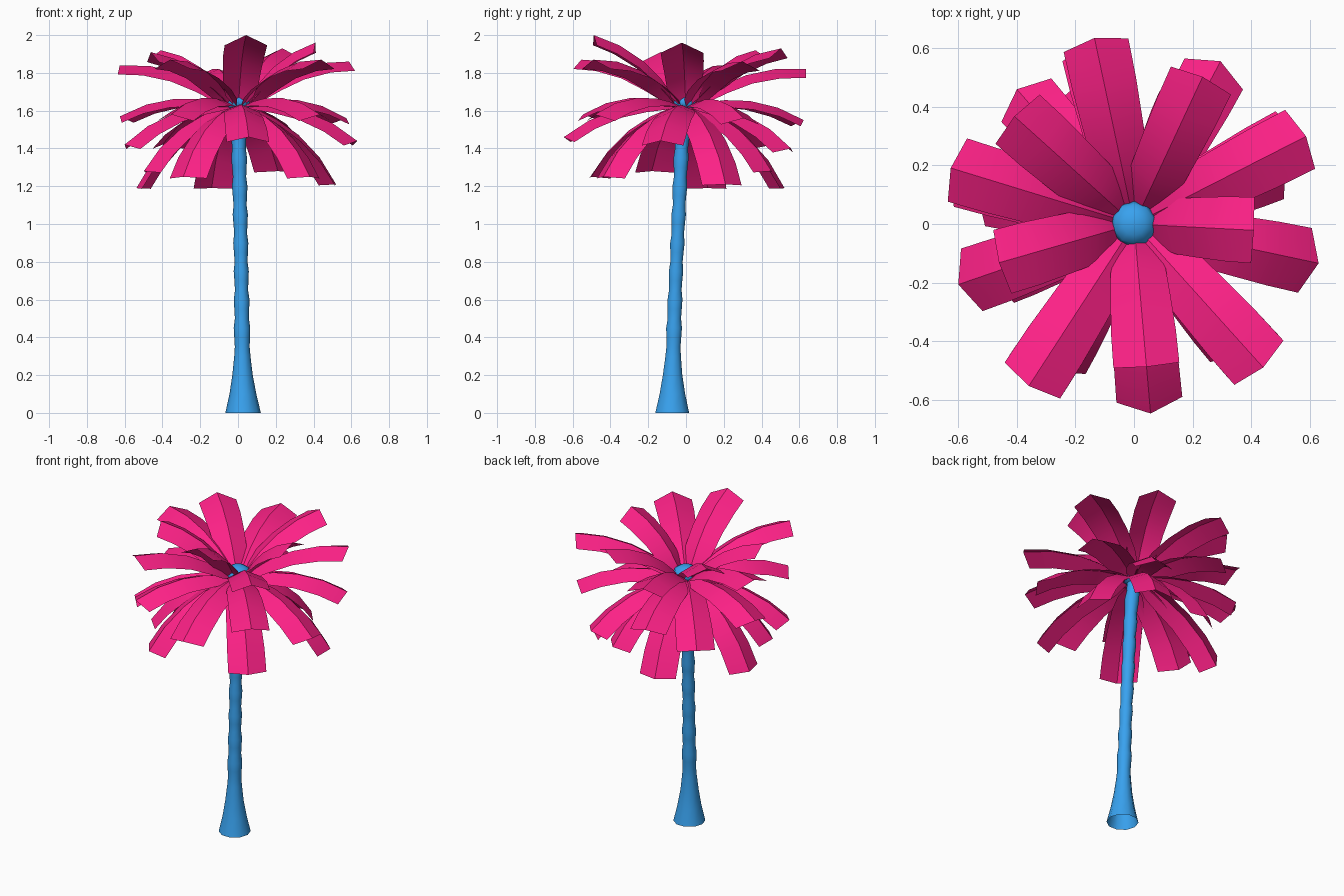
import bpy, bmesh, math
from mathutils import Vector

if "Cube" in bpy.data.objects:
    bpy.data.objects.remove(bpy.data.objects["Cube"])


def material(name, color):
    m = bpy.data.materials.new(name)
    m.diffuse_color = color
    m.use_nodes = True
    m.node_tree.nodes["Principled BSDF"].inputs["Base Color"].default_value = m.diffuse_color
    return m


BARK = material("bark_blue", (0.04, 0.36, 0.86, 1))
LEAF = material("leaf_pink", (0.98, 0.015, 0.24, 1))


def make_object(name, bm, mat, smooth_angle):
    me = bpy.data.meshes.new(name)
    bm.to_mesh(me)
    bm.free()
    me.materials.append(mat)
    ob = bpy.data.objects.new(name, me)
    bpy.context.collection.objects.link(ob)
    bpy.ops.object.select_all(action='DESELECT')
    ob.select_set(True)
    bpy.context.view_layer.objects.active = ob
    bpy.ops.object.shade_smooth_by_angle(angle=math.radians(smooth_angle))


def lerp_table(table, z):
    for a, b in zip(table, table[1:]):
        if z <= b[0]:
            f = (z - a[0]) / (b[0] - a[0])
            return [p + (q - p) * f for p, q in zip(a[1:], b[1:])]
    return table[-1][1:]


# Trunk: flared open base, gentle lean, ringed stem (z, centre x, centre y, radius)
PATH = [(0, .027, -.073, .094), (.1, .026, -.072, .071), (.2, .024, -.071, .054),
        (.3, .023, -.068, .043), (.7, .018, -.055, .037), (1.0, .013, -.041, .037),
        (1.4, .005, -.024, .039), (1.5, .003, -.016, .04), (1.6, 0, 0, .042)]
SIDES = 10
levels = [0, .1, .2, .3] + [.3 + .05 * i for i in range(1, 27)]
bm = bmesh.new()
rings = []
for i, z in enumerate(levels):
    x, y, r = lerp_table(PATH, z)
    if i > 3:
        r += (.003, -.003, 0)[i % 3]
    rings.append([bm.verts.new((x + r * math.cos(math.tau * k / SIDES),
                                y + r * math.sin(math.tau * k / SIDES), z))
                  for k in range(SIDES)])
for a, b in zip(rings, rings[1:]):
    for k in range(SIDES):
        n = (k + 1) % SIDES
        bm.faces.new((a[k], a[n], b[n], b[k]))
make_object("trunk", bm, BARK, 45)

# Rounded crown knob where the fronds meet
bm = bmesh.new()
bmesh.ops.create_uvsphere(bm, u_segments=10, v_segments=6, radius=.078)
bmesh.ops.scale(bm, verts=bm.verts, vec=(1, 1, .65))
bmesh.ops.translate(bm, verts=bm.verts, vec=(0, 0, 1.645))
make_object("crown_knob", bm, BARK, 45)

# Fronds: folded arching strips in tiers of (azimuth, tip radius, tip height)
TIERS = {
    "top": [(275, .49, 2.0), (-3, .41, 1.96), (65, .555, 1.93), (138, .55, 1.92), (196, .48, 1.91)],
    "upper": [(27, .66, 1.86), (102, .65, 1.82), (163, .655, 1.84), (237, .66, 1.87), (312, .66, 1.87)],
    "middle": [(28, .65, 1.56), (103, .64, 1.55), (164, .65, 1.57), (237, .65, 1.58), (312, .65, 1.58)],
    "lower": [(348, .645, 1.44), (62, .63, 1.40), (131, .61, 1.42), (199, .635, 1.42), (275, .65, 1.46)],
    "bottom": [(22, .56, 1.21), (105, .54, 1.19), (168, .55, 1.19), (240, .58, 1.25), (311, .58, 1.25)],
    "under": [(65, .5, 1.28), (200, .53, 1.28)],
}
STATIONS = [0, .13, .28, .5, .75, 1]
HALF_WIDTH = [.02, .075, .095, .103, .111, .113]
DROP = [.01, .03, .04, .046, .05, .05]
BEND = math.radians(48)


def frond(name, azimuth, tip_r, tip_z):
    az = math.radians(azimuth)
    out = Vector((math.cos(az), math.sin(az), 0))
    side = Vector((-out.y, out.x, 0))
    up = Vector((0, 0, 1))
    root = Vector((.04, 1.625))
    chord = Vector((tip_r, tip_z)) - root
    pitch = math.atan2(chord.y, chord.x)
    radius = chord.length / (2 * math.sin(BEND / 2))
    bm = bmesh.new()
    rows = []
    for t, width, drop in zip(STATIONS, HALF_WIDTH, DROP):
        # Point on a circular arc that starts steep and droops
        a0, a = pitch + BEND / 2, pitch + BEND * (.5 - t)
        p = root + radius * Vector((math.sin(a0) - math.sin(a), math.cos(a) - math.cos(a0)))
        ridge = out * p.x + up * p.y
        along = out * math.cos(a) + up * math.sin(a)
        normal = up * math.cos(a) - out * math.sin(a)
        edge = ridge - normal * drop - along * (.02 if t == 1 else 0)
        rows.append([bm.verts.new(v) for v in (edge - side * width, ridge, edge + side * width)])
    for a, b in zip(rows, rows[1:]):
        for k in range(2):
            bm.faces.new((a[k], b[k], b[k + 1], a[k + 1]))
    make_object(name, bm, LEAF, 25)


for tier, specs in TIERS.items():
    for i, spec in enumerate(specs):
        frond(f"{tier}_frond_{i + 1}", *spec)
